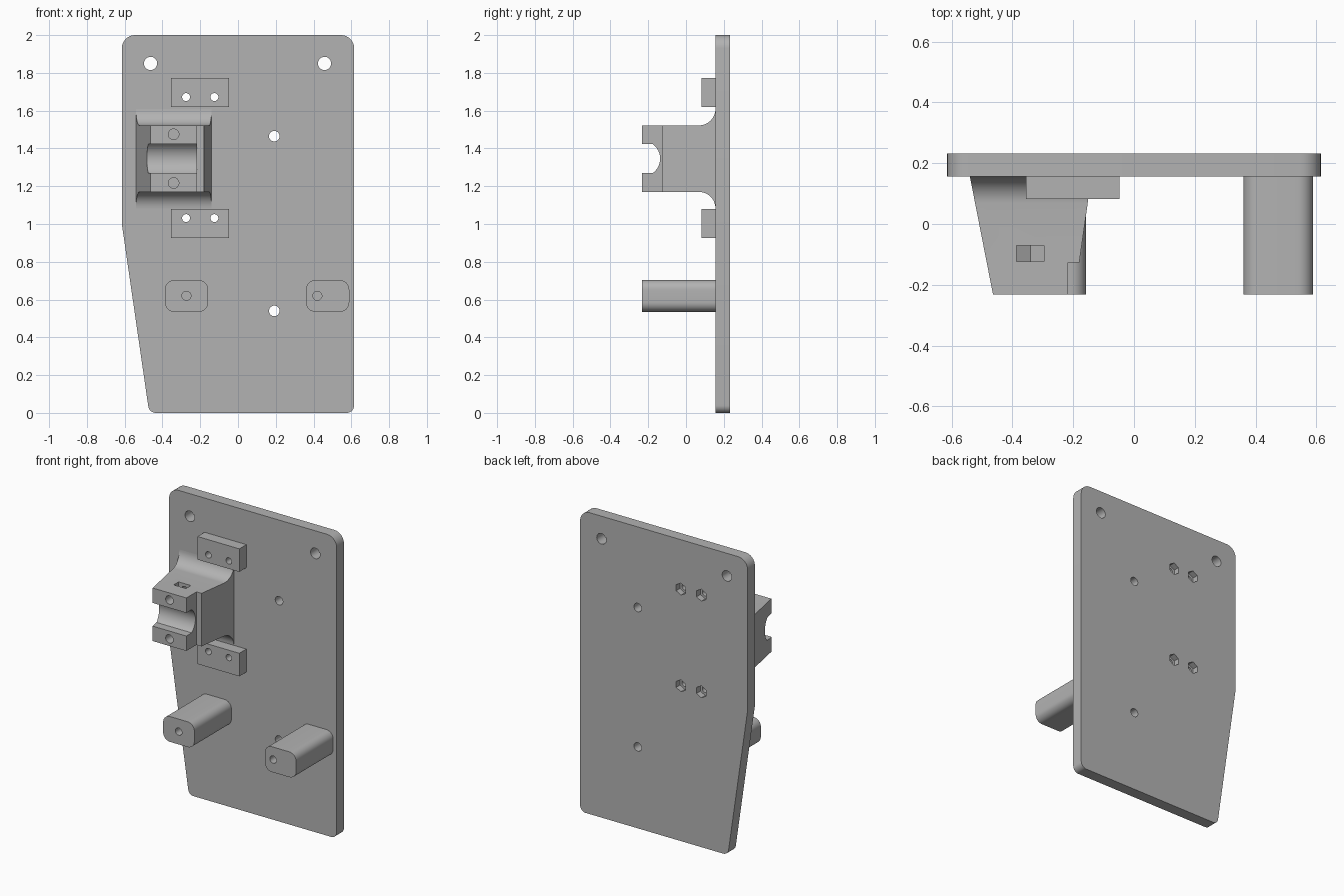
import bpy, bmesh
from math import sin, cos, radians, pi, tau
from mathutils import Vector

cube = bpy.data.objects.get("Cube")
if cube:
    bpy.data.objects.remove(cube, do_unlink=True)

grey = bpy.data.materials.new("plain grey")
grey.use_nodes = True
grey.diffuse_color = (0.45, 0.45, 0.45, 1)
grey.node_tree.nodes["Principled BSDF"].inputs["Base Color"].default_value = grey.diffuse_color

FRONT, PLATE, BACK = -0.232, 0.156, 0.232   # main depths along y


def prism(name, outline, axis, lo, hi):
    """Extrude a 2D outline along an axis."""
    place = {"x": lambda u, v, w: (w, u, v),
             "y": lambda u, v, w: (u, w, v),
             "z": lambda u, v, w: (u, v, w)}[axis]
    bm = bmesh.new()
    a, b = ([bm.verts.new(place(u, v, w)) for u, v in outline] for w in (lo, hi))
    bm.faces.new(a)
    bm.faces.new(b)
    for i in range(len(a)):
        j = (i + 1) % len(a)
        bm.faces.new((a[i], a[j], b[j], b[i]))
    bmesh.ops.recalc_face_normals(bm, faces=bm.faces)
    mesh = bpy.data.meshes.new(name)
    bm.to_mesh(mesh)
    bm.free()
    mesh.materials.append(grey)
    obj = bpy.data.objects.new(name, mesh)
    bpy.context.collection.objects.link(obj)
    return obj


def rounded(corners, steps=8):
    """Polygon from (u, v, radius) corners, each replaced by a tangent arc."""
    out = []
    for i, (u, v, r) in enumerate(corners):
        p = Vector((u, v))
        d1 = (Vector(corners[i - 1][:2]) - p).normalized()
        d2 = (Vector(corners[(i + 1) % len(corners)][:2]) - p).normalized()
        half = d1.angle(d2) / 2
        centre = p + (d1 + d2).normalized() * (r / sin(half))
        reach = r * cos(half) / sin(half)
        s, e = p + d1 * reach - centre, p + d2 * reach - centre
        turn = s.angle(e)
        for k in range(steps + 1):
            t = k / steps
            out.append(tuple(centre + (s * sin((1 - t) * turn) + e * sin(t * turn)) / sin(turn)))
    return out


def arc(u, v, r, start, end, steps=12):
    return [(u + r * cos(radians(start + (end - start) * k / steps)),
             v + r * sin(radians(start + (end - start) * k / steps))) for k in range(steps + 1)]


def ring(u, v, r, n=32):
    """Regular polygon with a corner pointing up."""
    return [(u + r * cos(pi / 2 + tau * k / n), v + r * sin(pi / 2 + tau * k / n)) for k in range(n)]


def box(u0, u1, v0, v1):
    return [(u0, v0), (u1, v0), (u1, v1), (u0, v1)]


def combine(obj, tool, operation="DIFFERENCE"):
    """Apply a boolean and discard the tool."""
    tool.hide_render = True
    mod = obj.modifiers.new("cut", "BOOLEAN")
    mod.object, mod.operation, mod.solver = tool, operation, "EXACT"
    bpy.context.view_layer.objects.active = obj
    bpy.ops.object.modifier_apply(modifier=mod.name)
    bpy.data.objects.remove(tool, do_unlink=True)


def drill(obj, x, z, r, lo=-0.3, hi=0.3, n=32):
    combine(obj, prism("drill", ring(x, z, r, n), "y", lo, hi))


parts = []

# Back plate with a tapered lower edge and rounded corners
plate = prism("back_plate", rounded([(-0.615, 2, 0.07), (0.615, 2, 0.07), (0.615, 0, 0.04),
                                     (-0.47, 0, 0.04), (-0.615, 1, 0.02)]), "y", PLATE, BACK)
for x, z, r in ((-0.463, 1.85, 0.035), (0.458, 1.85, 0.035), (0.192, 1.465, 0.028), (0.192, 0.54, 0.028)):
    drill(plate, x, z, r)
parts.append(plate)

# Screw blocks, with nut pockets in the back of the plate
for name, bottom, hole_z in (("upper_screw_block", 1.62, 1.672), ("lower_screw_block", 0.927, 1.031)):
    block = prism(name, box(-0.355, -0.048, bottom, bottom + 0.153), "y", 0.082, PLATE)
    for x in (-0.275, -0.125):
        drill(block, x, hole_z, 0.021)
        drill(plate, x, hole_z, 0.021)
        drill(plate, x, hole_z, 0.04, BACK - 0.04, 0.3, 6)
    parts.append(block)

# Rounded posts with blind screw holes
for name, x, hole_x in (("right_post", -0.387, -0.273), ("left_post", 0.36, 0.42)):
    post = prism(name, rounded([(x, 0.535, 0.05), (x + 0.229, 0.535, 0.05),
                                (x + 0.229, 0.703, 0.05), (x, 0.703, 0.05)]), "y", FRONT, PLATE)
    drill(post, hole_x, 0.62, 0.024, hi=0)
    parts.append(post)

# Clamp bracket: filleted side profile intersected with a tapered plan
low, high, fillet = 1.17, 1.522, 0.088
mid = (low + high) / 2
side = [(FRONT, low)] + arc(PLATE - fillet, low - fillet, fillet, 90, 0)
side += arc(PLATE - fillet, high + fillet, fillet, 0, -90) + [(FRONT, high)]
bracket = prism("clamp_bracket", side, "x", -0.7, 0)
plan = [(-0.54, PLATE), (-0.464, FRONT), (-0.217, FRONT), (-0.217, -0.126), (-0.18, -0.126), (-0.14, PLATE)]
combine(bracket, prism("plan", plan, "z", 1, 1.7), "INTERSECT")

# Rounded cradle across the front
cradle = [(-0.3, mid - 0.077)] + arc(FRONT, mid, 0.095, -54, 54) + [(-0.3, mid + 0.077)]
combine(bracket, prism("cradle", cradle, "x", -0.7, -0.215))

# Clamp bolt holes and their nut slots
for s in (-1, 1):
    z = mid + s * 0.129
    drill(bracket, -0.341, z, 0.028, hi=0)
    slot = [(-0.386, mid + s * 0.3), (-0.386, z - s * 0.026), (-0.341, z - s * 0.052),
            (-0.296, z - s * 0.026), (-0.296, mid + s * 0.3)]
    combine(bracket, prism("slot", slot, "y", -0.123, -0.071))
parts.append(bracket)

# Smooth the curved walls, keep the edges crisp
for obj in parts:
    bpy.ops.object.select_all(action="DESELECT")
    obj.select_set(True)
    bpy.context.view_layer.objects.active = obj
    bpy.ops.object.shade_smooth_by_angle(angle=radians(30))
